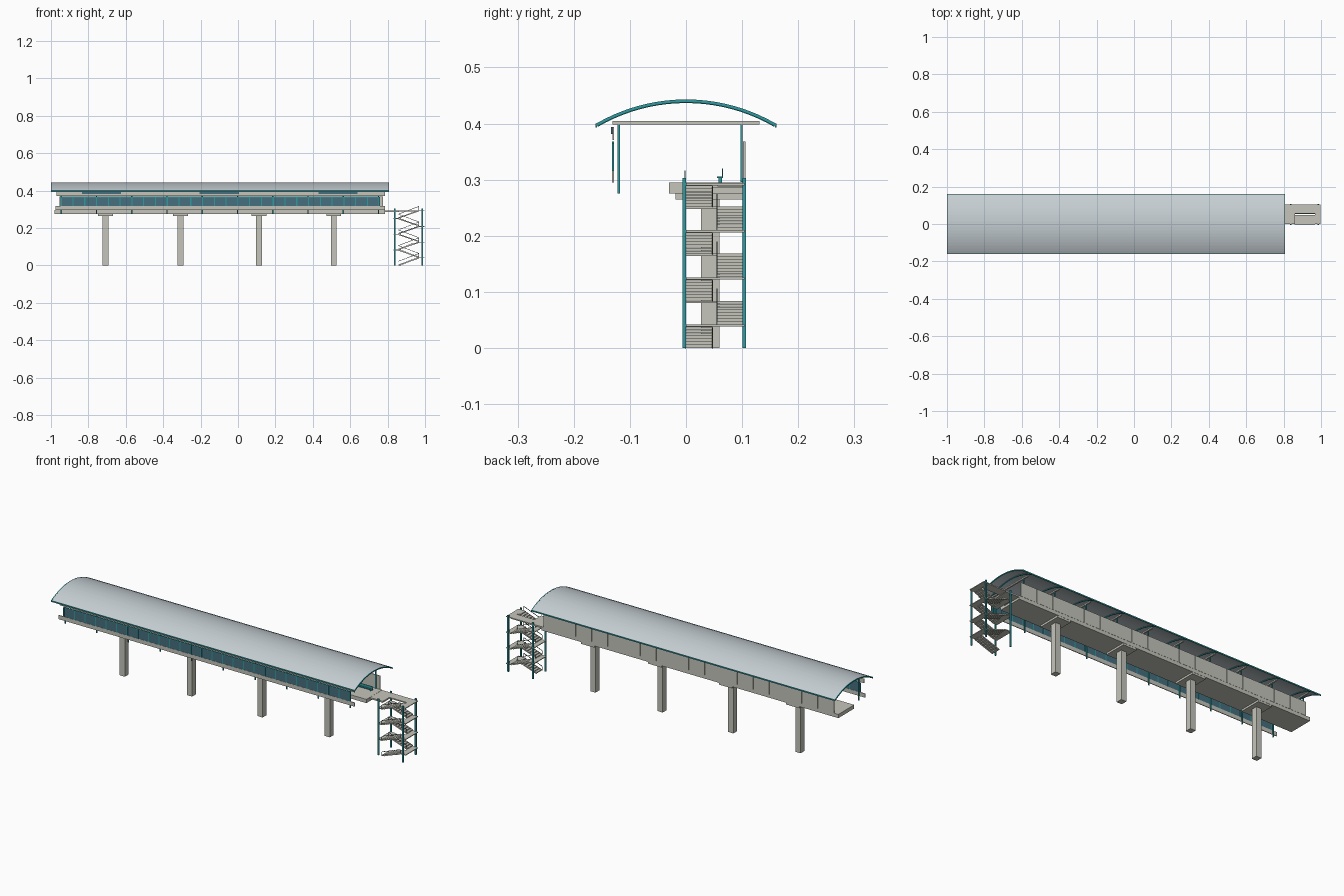
import bpy, bmesh, math

if "Cube" in bpy.data.objects:
    bpy.data.objects.remove(bpy.data.objects["Cube"])


def material(name, rgb):
    m = bpy.data.materials.new(name)
    m.diffuse_color = (*rgb, 1)
    m.use_nodes = True
    m.node_tree.nodes["Principled BSDF"].inputs["Base Color"].default_value = m.diffuse_color
    return m


CONCRETE = material("concrete", (0.56, 0.56, 0.50))
TEAL = material("teal_steel", (0.03, 0.32, 0.35))
GLASS = material("dark_glass", (0.06, 0.16, 0.21))
METAL = material("roof_metal", (0.56, 0.62, 0.65))
DARK = material("dark_rail", (0.05, 0.12, 0.13))


def finish(name, bm, mat):
    bmesh.ops.recalc_face_normals(bm, faces=bm.faces)
    me = bpy.data.meshes.new(name)
    bm.to_mesh(me)
    bm.free()
    me.materials.append(mat)
    ob = bpy.data.objects.new(name, me)
    bpy.context.collection.objects.link(ob)
    return ob


def boxes(name, items, mat):
    """One object from boxes given as (x0, x1, y0, y1, z0, z1)."""
    bm = bmesh.new()
    for x0, x1, y0, y1, z0, z1 in items:
        vs = bmesh.ops.create_cube(bm, size=1)["verts"]
        for v in vs:
            v.co.x = x1 if v.co.x > 0 else x0
            v.co.y = y1 if v.co.y > 0 else y0
            v.co.z = z1 if v.co.z > 0 else z0
    return finish(name, bm, mat)


def extrude_x(name, profile, x0, x1, mat):
    """Closed strip section (outer, inner point pairs) swept along x."""
    bm = bmesh.new()
    rings = [[(bm.verts.new((x, *o)), bm.verts.new((x, *i))) for o, i in profile] for x in (x0, x1)]
    a, b = rings
    for k in range(len(profile) - 1):
        bm.faces.new((a[k][0], a[k + 1][0], b[k + 1][0], b[k][0]))
        bm.faces.new((a[k][1], b[k][1], b[k + 1][1], a[k + 1][1]))
        for r in rings:
            bm.faces.new((r[k][0], r[k][1], r[k + 1][1], r[k + 1][0]))
    for k in (0, -1):
        bm.faces.new((a[k][0], b[k][0], b[k][1], a[k][1]))
    return finish(name, bm, mat)


def slanted(name, items, mat):
    """Sloped bars in the xz plane: (x0, z0, x1, z1, y0, y1, height)."""
    bm = bmesh.new()
    for x0, z0, x1, z1, y0, y1, h in items:
        vs = bmesh.ops.create_cube(bm, size=1)["verts"]
        for v in vs:
            end = v.co.x > 0
            top = h / 2 if v.co.z > 0 else -h / 2
            v.co = (x1 if end else x0, y1 if v.co.y > 0 else y0, (z1 if end else z0) + top)
    return finish(name, bm, mat)


# Arched roof, with trimmed ends and eaves
R = 0.319
HALF = math.asin(0.16 / R)


def arc(r_out, r_in, n=20):
    cz = 0.4425 - R
    out = []
    for k in range(n + 1):
        t = -HALF + 2 * HALF * k / n
        s, c = math.sin(t), math.cos(t)
        out.append(((r_out * s, cz + r_out * c), (r_in * s, cz + r_in * c)))
    return out


roof = extrude_x("roof", arc(R, R - 0.003), -0.996, 0.804, METAL)
extrude_x("roof_trim_left", arc(R + 0.0005, R - 0.005), -1.0, -0.996, TEAL)
extrude_x("roof_trim_right", arc(R + 0.0005, R - 0.005), 0.804, 0.808, TEAL)
boxes("eave_trim", [(-1, 0.808, s * 0.16 - 0.0015, s * 0.16 + 0.0015, 0.393, 0.400) for s in (-1, 1)], TEAL)

# Posts, cross beams and curved ribs
POSTS = [-0.945 + 0.1885 * i for i in range(10)]
boxes("cross_beams", [(x - 0.004, x + 0.004, -0.131, 0.131, 0.398, 0.405) for x in POSTS], CONCRETE)
boxes("front_posts", [(x - 0.003, x + 0.003, -0.122, -0.118, 0.275, 0.40) for x in POSTS], TEAL)
boxes("back_posts", [(x - 0.003, x + 0.003, 0.097, 0.101, 0.296, 0.405) for x in POSTS], TEAL)
for x in POSTS:
    extrude_x("roof_rib", arc(R - 0.003, R - 0.006), x - 0.003, x + 0.003, TEAL)

# Front glazed screen
boxes("front_sill_panel", [(-0.975, 0.785, -0.132, -0.128, 0.295, 0.316)], CONCRETE)
boxes("front_lintel", [(-0.97, 0.785, -0.131, -0.128, 0.371, 0.394)], CONCRETE)
N, X0, X1 = 27, -0.945, 0.755
W = (X1 - X0) / N
boxes("window_panes", [(X0 + W * i + 0.003, X0 + W * (i + 1) - 0.003, -0.131, -0.129, 0.316, 0.365)
                       for i in range(N)], GLASS)
boxes("window_frame", [(X0 + W * i - 0.003, X0 + W * i + 0.003, -0.132, -0.128, 0.316, 0.365)
                       for i in range(N + 1)] + [(X0, X1, -0.132, -0.128, 0.364, 0.368)], TEAL)
boxes("front_boards", [(x - 0.105, x + 0.105, -0.134, -0.131, 0.381, 0.394)
                       for x in (-0.73, -0.1, 0.535)], GLASS)

# Platform deck and back wall
boxes("deck", [(-0.98, 0.785, -0.03, 0.105, 0.275, 0.295)], CONCRETE)
PW = 1.73 / 18
boxes("back_wall_panels", [(-0.955 + PW * i + 0.001, -0.955 + PW * (i + 1) - 0.001, 0.102, 0.106, 0.294, 0.368)
                           for i in range(18)], CONCRETE)

# Benches
BENCH = [-0.8 + 0.377 * i for i in range(5)]
boxes("benches", [b for x in BENCH for b in (
    (x - 0.05, x + 0.05, 0.055, 0.066, 0.303, 0.306),
    (x - 0.05, x + 0.05, 0.064, 0.066, 0.306, 0.32),
    (x - 0.04, x - 0.037, 0.058, 0.064, 0.295, 0.303),
    (x + 0.037, x + 0.04, 0.058, 0.064, 0.295, 0.303))], TEAL)

# Piers with caps
PIERS = (-0.708, -0.308, 0.112, 0.512)
boxes("piers", [(x - 0.0155, x + 0.0155, 0.027, 0.06, 0, 0.266) for x in PIERS], CONCRETE)
boxes("pier_caps", [(x - 0.04, x + 0.04, -0.019, 0.104, 0.265, 0.275) for x in PIERS], CONCRETE)

# Stair tower: seven switchback flights
XL, XR, RISE, STEPS = 0.858, 0.967, 0.042, 8
treads, slabs, rails, landings, stubs = [], [], [], [], []
for f in range(7):
    z = RISE * f
    left_to_right = f % 2 == 0
    y0, y1 = (0, 0.046) if left_to_right else (0.056, 0.103)
    a, b = (XL, XR) if left_to_right else (XR, XL)
    d = (b - a) / STEPS
    for k in range(STEPS):
        p, q = sorted((a + d * k, a + d * (k + 1)))
        zt = z + RISE * (k + 1) / STEPS
        treads.append((p, q, y0, y1, zt - 0.005, zt))
    sides = (y0 - 0.001, y1 + 0.001)
    for y in sides:
        slabs.append((a, z + 0.002, b, z + RISE - 0.003, y - 0.001, y + 0.001, 0.006))
    yr = -0.002 if left_to_right else 0.055
    rails.append((a, z + 0.022, b, z + RISE + 0.021, yr - 0.001, yr + 0.001, 0.0025))
    for x, zz in ((a, z), (b, z + RISE)):
        stubs.append((x - 0.001, x + 0.001, yr - 0.001, yr + 0.001, zz, zz + 0.021))
    zl = z + RISE
    xl = (XR, 0.998) if left_to_right else (0.832, XL)
    landings.append((*xl, 0, 0.104, zl - 0.004, zl))
boxes("stair_treads", treads, CONCRETE)
slanted("stair_stringers", slabs, CONCRETE)
slanted("stair_handrails", rails, DARK)
boxes("handrail_stubs", stubs, DARK)
boxes("stair_landings", landings, CONCRETE)
boxes("stair_columns", [(x - 0.004, x + 0.004, y - 0.003, y + 0.003, 0, 0.303)
                        for x in (0.838, 0.985) for y in (-0.003, 0.104)], TEAL)

# Walkway from stair head to deck
boxes("walkway", [(0.785, 0.862, 0, 0.104, 0.286, 0.294),
                  (0.862, 0.968, 0.056, 0.104, 0.288, 0.294)], CONCRETE)
